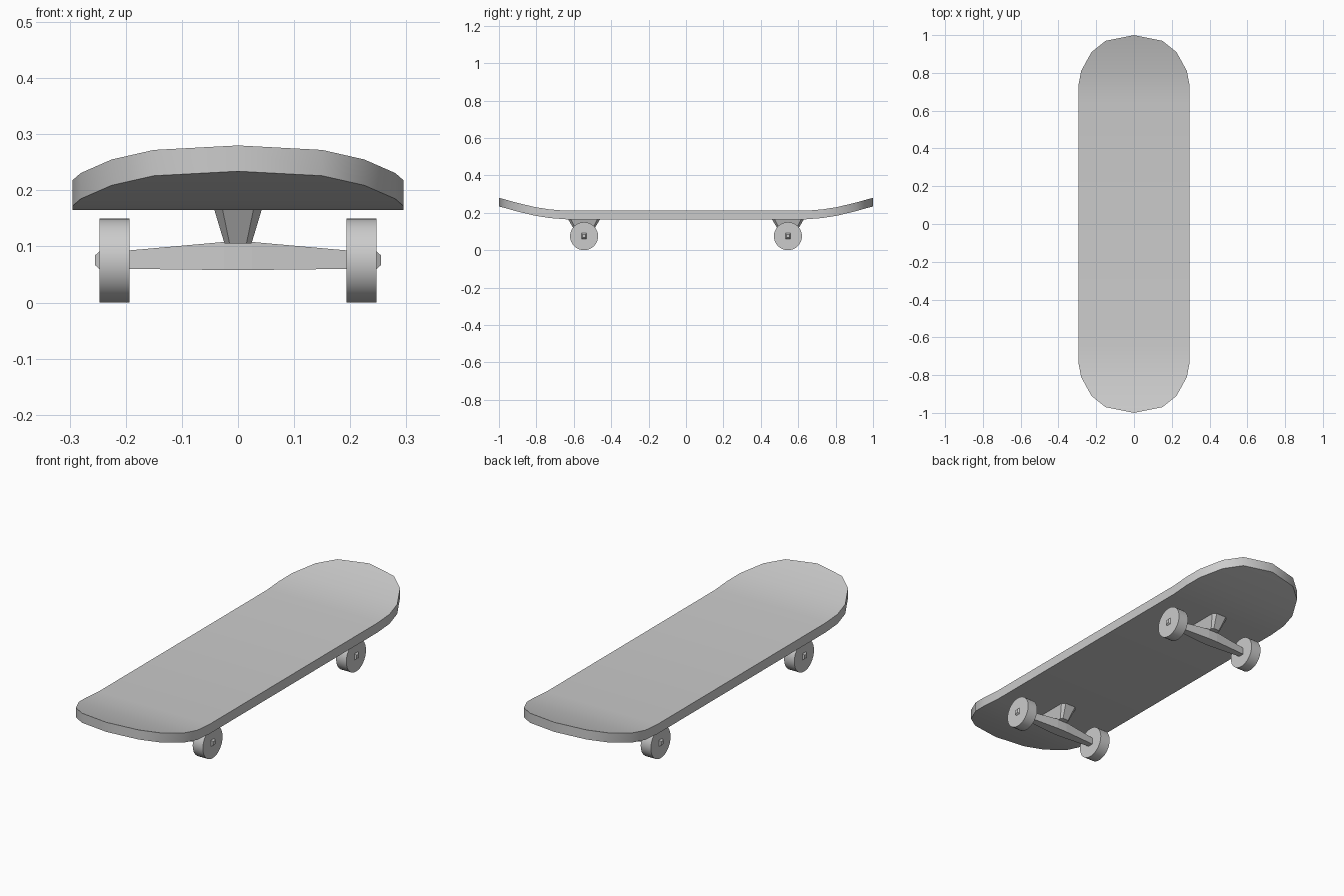
import bpy, bmesh, math

cube = bpy.data.objects.get("Cube")
if cube:
    bpy.data.objects.remove(cube)

grey = bpy.data.materials.new("light_grey")
grey.use_nodes = True
grey.diffuse_color = (0.6, 0.6, 0.6, 1)
grey.node_tree.nodes["Principled BSDF"].inputs["Base Color"].default_value = (0.6, 0.6, 0.6, 1)


def loft(name, rings, smooth=None):
    """Skin a row of equal-sized point rings and close both ends."""
    bm = bmesh.new()
    rows = [[bm.verts.new(p) for p in ring] for ring in rings]
    n = len(rows[0])
    for a, b in zip(rows, rows[1:]):
        for i in range(n):
            j = (i + 1) % n
            bm.faces.new((a[i], a[j], b[j], b[i]))
    bm.faces.new(rows[0][::-1])
    bm.faces.new(rows[-1])
    bmesh.ops.remove_doubles(bm, verts=bm.verts, dist=1e-4)
    bmesh.ops.recalc_face_normals(bm, faces=bm.faces)
    mesh = bpy.data.meshes.new(name)
    bm.to_mesh(mesh)
    bm.free()
    obj = bpy.data.objects.new(name, mesh)
    bpy.context.collection.objects.link(obj)
    mesh.materials.append(grey)
    if smooth:
        bpy.ops.object.select_all(action="DESELECT")
        obj.select_set(True)
        bpy.context.view_layer.objects.active = obj
        bpy.ops.object.shade_smooth_by_angle(angle=math.radians(smooth))
    return obj


# Deck: half width and top height at stations from the middle to the tip
half = [(0.64, 0.295, 0.211), (0.73, 0.295, 0.218), (0.81, 0.28, 0.231),
        (0.91, 0.225, 0.255), (0.97, 0.15, 0.272), (1.0, 0, 0.28)]
stations = [(-y, w, z) for y, w, z in reversed(half)] + half
THICK = 0.046
loft("deck", [[(-w, y, z), (w, y, z), (w, y, z - THICK), (-w, y, z - THICK)]
              for y, w, z in stations], 35)


def octagon(hx, hy, cut, y, z):
    """Rectangle with cut corners, lying flat."""
    quarter = [(hx, hy - cut), (hx - cut, hy)]
    pts = quarter + [(-a, b) for a, b in quarter[::-1]]
    pts += [(-a, -b) for a, b in pts]
    return [(a, b + y, z) for a, b in pts]


# Axle hanger: x, bottom, top and half depth from the middle outwards
hanger = [(0.025, 0.058, 0.108, 0.026), (0.193, 0.06, 0.093, 0.014),
          (0.247, 0.06, 0.091, 0.013), (0.255, 0.067, 0.084, 0.008)]
hanger = [(-x, lo, hi, d) for x, lo, hi, d in reversed(hanger)] + hanger
WHEEL_R = 0.075

for end, cy in (("front", -0.545), ("back", 0.545)):
    loft(end + "_truck_base", [octagon(0.024, 0.05, 0.009, cy, 0.105),
                               octagon(0.043, 0.087, 0.015, cy, 0.168)])
    loft(end + "_axle", [[(x, cy - d, lo), (x, cy + d, lo), (x, cy + d, hi), (x, cy - d, hi)]
                         for x, lo, hi, d in hanger])
    for side, s in (("left", 1), ("right", -1)):
        loft(f"{end}_{side}_wheel",
             [[(s * x, cy + WHEEL_R * math.cos(t), WHEEL_R + WHEEL_R * math.sin(t))
               for t in (2 * math.pi * i / 32 for i in range(32))]
              for x in (0.193, 0.247)], 35)
